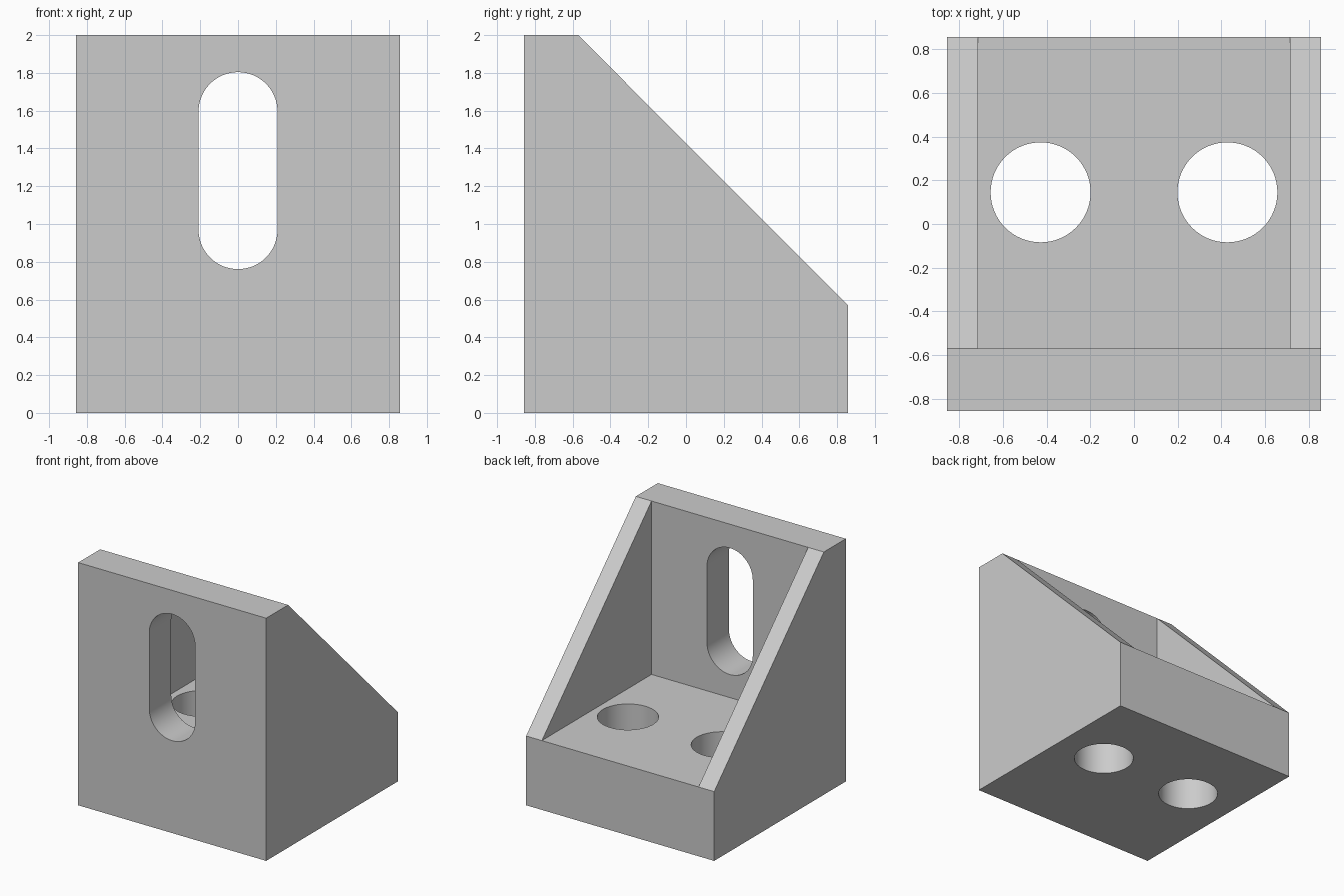
import bpy
import bmesh
from math import cos, sin, pi, radians

cube = bpy.data.objects.get("Cube")
if cube:
    bpy.data.objects.remove(cube, do_unlink=True)

HALF = 0.857      # half width and half depth
HEIGHT = 2.0
THICK = 0.571     # top of the base
PLATE_Y = -0.571  # inner face of the upright plate
INNER = 0.714     # inner face of the side walls

grey = bpy.data.materials.new("plain_grey")
grey.use_nodes = True
colour = (0.6, 0.6, 0.6, 1.0)
grey.diffuse_color = colour
grey.node_tree.nodes["Principled BSDF"].inputs["Base Color"].default_value = colour


def prism(name, profile, axis, start, end):
    """Extrude a flat profile along the x, y or z axis."""
    place = {
        "x": lambda a, b, t: (t, a, b),
        "y": lambda a, b, t: (a, t, b),
        "z": lambda a, b, t: (a, b, t),
    }[axis]
    bm = bmesh.new()
    low, high = [[bm.verts.new(place(a, b, t)) for a, b in profile] for t in (start, end)]
    bm.faces.new(low)
    bm.faces.new(high[::-1])
    n = len(profile)
    for i in range(n):
        j = (i + 1) % n
        bm.faces.new((low[i], high[i], high[j], low[j]))
    bmesh.ops.recalc_face_normals(bm, faces=bm.faces)
    mesh = bpy.data.meshes.new(name)
    bm.to_mesh(mesh)
    bm.free()
    mesh.materials.append(grey)
    obj = bpy.data.objects.new(name, mesh)
    bpy.context.collection.objects.link(obj)
    return obj


def arc(cx, cy, r, start, sweep, steps):
    return [(cx + r * cos(start + sweep * i / steps),
             cy + r * sin(start + sweep * i / steps)) for i in range(steps)]


# Solid body: sloped side outline across the full width
outline = [(-HALF, 0), (HALF, 0), (HALF, THICK), (PLATE_Y, HEIGHT), (-HALF, HEIGHT)]
bracket = prism("corner_bracket", outline, "x", -HALF, HALF)

# Open pocket between the two side walls
pocket = [(PLATE_Y, THICK), (1.2, THICK), (1.2, 2.4), (PLATE_Y, 2.4)]
cutters = [prism("pocket_cutter", pocket, "x", -INNER, INNER)]

# Two round bolt holes in the base
for side in (-1, 1):
    circle = arc(side * 0.428, 0.145, 0.229, 0, 2 * pi, 64)
    cutters.append(prism("bolt_hole_cutter", circle, "z", -0.2, 0.8))

# Upright rounded slot through the plate
r, low_z, high_z = 0.209, 0.97, 1.595
slot = (arc(0, high_z, r, 0, pi, 32) + [(-r, high_z)]
        + arc(0, low_z, r, pi, pi, 32) + [(r, low_z)])
cutters.append(prism("slot_cutter", slot, "y", -1.1, -0.4))

# Cut the openings, then drop the cutters
bpy.context.view_layer.objects.active = bracket
bracket.select_set(True)
for cutter in cutters:
    cutter.hide_render = True
    mod = bracket.modifiers.new("cut", "BOOLEAN")
    mod.operation = "DIFFERENCE"
    mod.solver = "EXACT"
    mod.object = cutter
    bpy.ops.object.modifier_apply(modifier=mod.name)
    bpy.data.objects.remove(cutter, do_unlink=True)

bpy.ops.object.shade_smooth_by_angle(angle=radians(30))
